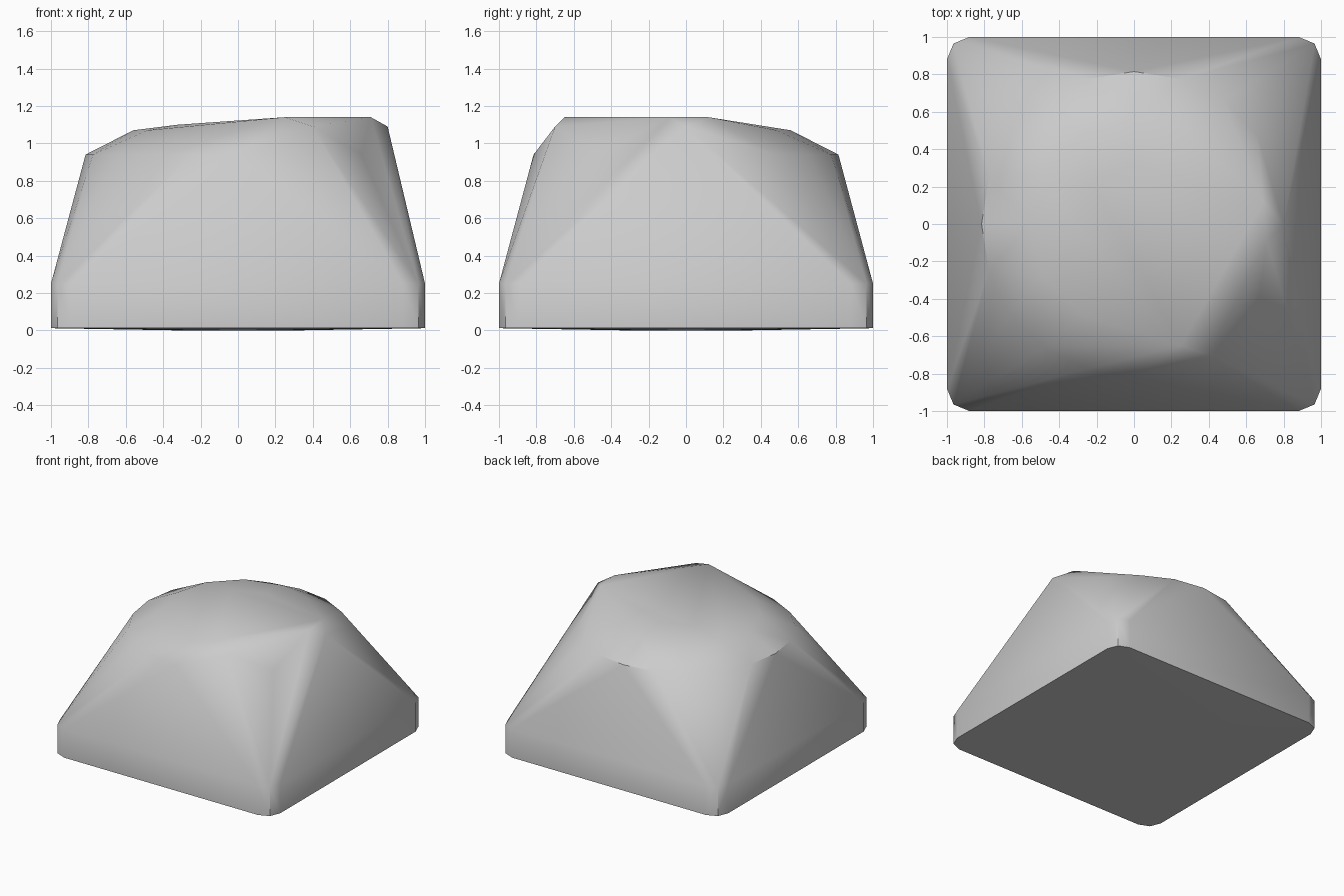
import bpy
import bmesh
from math import cos, sin, tau, radians

cube = bpy.data.objects.get("Cube")
if cube:
    bpy.data.objects.remove(cube, do_unlink=True)

grey = bpy.data.materials.new("plain_grey")
grey.use_nodes = True
colour = (0.6, 0.6, 0.6, 1)
grey.diffuse_color = colour
grey.node_tree.nodes["Principled BSDF"].inputs["Base Color"].default_value = colour


def circle(radius, z, count):
    return [(radius * cos(tau * i / count), radius * sin(tau * i / count), z)
            for i in range(count)]


# Square base with rounded corners
points = []
for sx in (-1, 1):
    for sy in (-1, 1):
        for x, y in ((1, 0.88), (0.965, 0.965), (0.88, 1)):
            points += [(sx * x, sy * y, z) for z in (0.012, 0.25)]

# Slightly bulging underside
points += circle(0.3, 0, 12)

# Domed shoulder and crown
points += circle(0.815, 0.94, 20)
points += circle(0.56, 1.07, 12)
points += circle(0.32, 1.10, 8)

# Raised crown on one corner
points += [(0.80, 0, 1.09), (0.40, -0.70, 1.09),
           (0.25, -0.65, 1.14), (0.69, 0.12, 1.14), (0.71, -0.09, 1.14)]

# Wrap a taut skin around the points
bm = bmesh.new()
for p in points:
    bm.verts.new(p)
hull = bmesh.ops.convex_hull(bm, input=bm.verts)
inside = [v for v in bm.verts if not v.link_faces]
bmesh.ops.delete(bm, geom=inside, context="VERTS")
bmesh.ops.recalc_face_normals(bm, faces=bm.faces)
mesh = bpy.data.meshes.new("domed_block")
bm.to_mesh(mesh)
bm.free()
mesh.materials.append(grey)

block = bpy.data.objects.new("domed_block", mesh)
bpy.context.collection.objects.link(block)
bpy.context.view_layer.objects.active = block
block.select_set(True)
bpy.ops.object.shade_smooth_by_angle(angle=radians(35))
